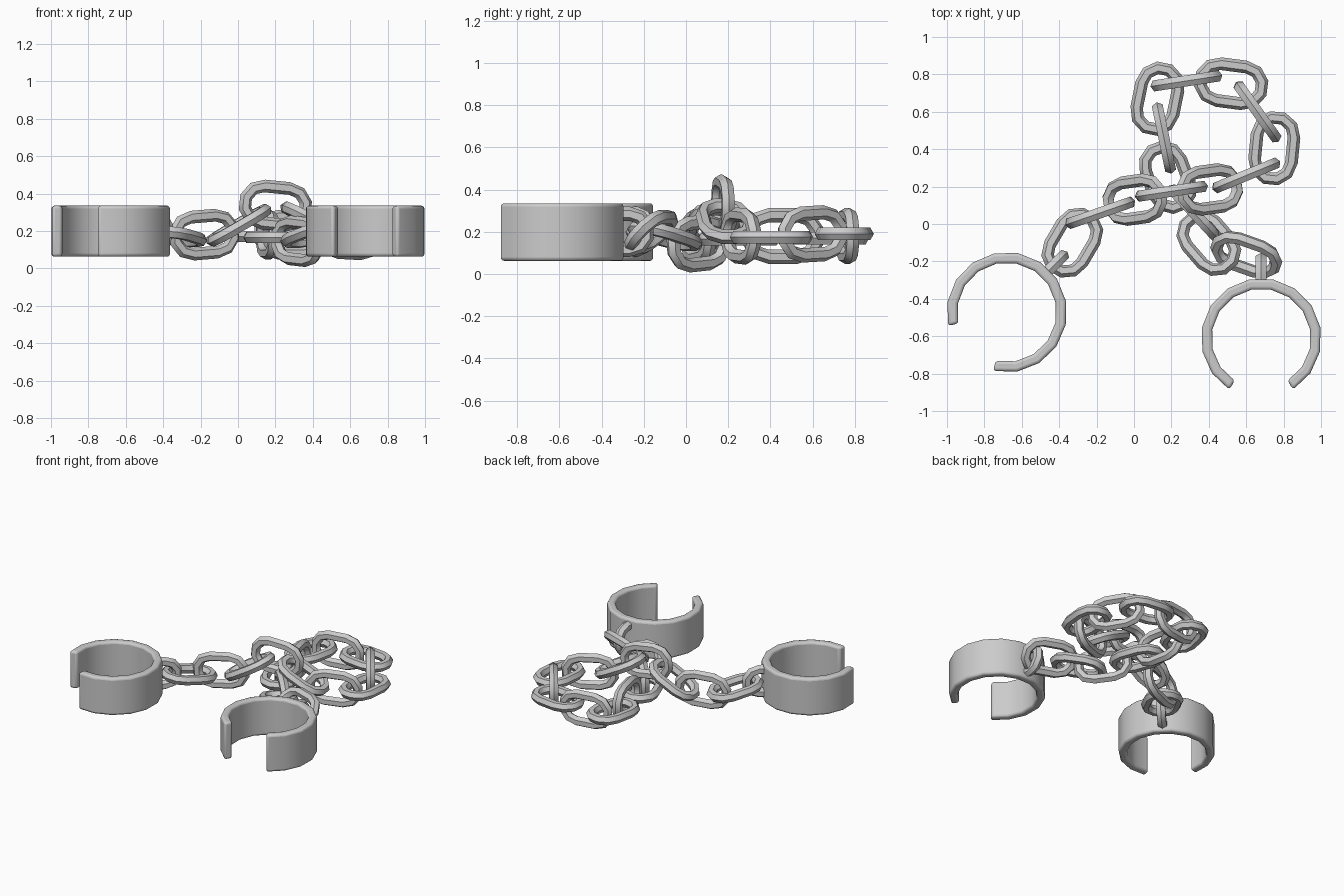
import bpy, bmesh
from math import sin, cos, pi, radians
from mathutils import Vector

if "Cube" in bpy.data.objects:
    bpy.data.objects.remove(bpy.data.objects["Cube"])

WIRE = 0.034          # chain wire radius (hexagonal section)
HALF_W = 0.099        # centreline half width of a link
STRAIGHT = 0.068      # half length of the straight sides


def finish(name, bm, angle):
    bmesh.ops.recalc_face_normals(bm, faces=bm.faces)
    me = bpy.data.meshes.new(name)
    bm.to_mesh(me)
    bm.free()
    ob = bpy.data.objects.new(name, me)
    bpy.context.collection.objects.link(ob)
    bpy.ops.object.select_all(action='DESELECT')
    bpy.context.view_layer.objects.active = ob
    ob.select_set(True)
    bpy.ops.object.shade_smooth_by_angle(angle=radians(angle))
    return ob


def frame(direction, roll):
    """Length, width and normal axes; roll 0 lies flat, 90 stands on edge."""
    d = Vector(direction).normalized()
    h = Vector((0, 0, 1)).cross(d).normalized()
    v = d.cross(h)
    w = h * cos(radians(roll)) + v * sin(radians(roll))
    return d, w, d.cross(w)


def sweep(name, path, centre, axes, closed):
    """Sweep a hexagon along a path of (along, across, outward angle)."""
    d, w, n = axes
    bm = bmesh.new()
    rings = []
    for a, b, t in path:
        out = d * cos(t) + w * sin(t)
        p = Vector(centre) + d * a + w * b
        rings.append([bm.verts.new(p + WIRE * (out * cos(k * pi / 3) + n * sin(k * pi / 3)))
                      for k in range(6)])
    for i in range(len(rings) if closed else len(rings) - 1):
        r, s = rings[i], rings[(i + 1) % len(rings)]
        for k in range(6):
            bm.faces.new((r[k], r[(k + 1) % 6], s[(k + 1) % 6], s[k]))
    if not closed:
        bm.faces.new(rings[0])
        bm.faces.new(rings[-1])
    return finish(name, bm, 40)


def link(name, centre, direction, roll):
    path = []
    for side in (0, 1):
        for i in range(6):
            t = -pi / 2 + pi * i / 5 + side * pi
            path.append((STRAIGHT * (1 - 2 * side) + HALF_W * cos(t), HALF_W * sin(t), t))
    sweep(name, path, centre, frame(direction, roll), True)


def cuff(name, x, y, gap_angle):
    r_out, r_in, z0, z1, segs = 0.322, 0.266, 0.062, 0.335, 13
    bm = bmesh.new()
    rings = []
    for i in range(segs + 1):
        a = radians(gap_angle + 32 + (360 - 64) * i / segs)
        rings.append([bm.verts.new((x + r * cos(a), y + r * sin(a), z))
                      for r, z in ((r_in, z0), (r_out, z0), (r_out, z1), (r_in, z1))])
    for r, s in zip(rings, rings[1:]):
        for k in range(4):
            bm.faces.new((r[k], r[(k + 1) % 4], s[(k + 1) % 4], s[k]))
    bm.faces.new(rings[0])
    bm.faces.new(rings[-1])
    ob = finish(name, bm, 40)
    bev = ob.modifiers.new("rounded_rim", 'BEVEL')
    bev.width, bev.segments = 0.016, 3
    bev.limit_method, bev.angle_limit = 'ANGLE', radians(50)
    # half-link eye on the side opposite the opening
    g = radians(gap_angle + 180)
    d = Vector((cos(g), sin(g), 0))
    hw = 0.085
    path = [(0.29, -hw, -pi / 2)]
    path += [(0.345 + hw * cos(t), hw * sin(t), t) for t in (-pi / 2 + pi * i / 5 for i in range(6))]
    path += [(0.29, hw, pi / 2)]
    sweep(name + "_eye", path, (x, y, 0.2), frame(d, 90), False)


# cuffs
cuff("left_cuff", -0.68, -0.472, 225)
cuff("right_cuff", 0.68, -0.612, 270)

# chain, from the left cuff round the loop to the right cuff
LINKS = [
    ((-0.33, -0.10, 0.17), (0.50, 0.85, -0.15), 0),
    ((-0.18, 0.06, 0.18), (0.95, 0.33, 0.08), 90),
    ((0.005, 0.13, 0.23), (0.86, 0.12, 0.50), 0),
    ((0.20, 0.175, 0.335), (1.0, 0.15, -0.10), 90),
    ((0.405, 0.185, 0.25), (0.88, 0.12, -0.45), 0),
    ((0.60, 0.26, 0.18), (0.92, 0.38, -0.05), 90),
    ((0.75, 0.405, 0.175), (0.10, 1.0, 0.0), 0),
    ((0.66, 0.60, 0.19), (-0.58, 0.81, 0.05), 90),
    ((0.52, 0.75, 0.19), (1.0, -0.13, 0.0), 0),
    ((0.28, 0.765, 0.18), (0.98, 0.15, 0.0), 90),
    ((0.125, 0.67, 0.17), (0.20, 0.98, 0.0), 0),
    ((0.16, 0.46, 0.18), (0.20, -0.97, 0.0), 90),
    ((0.18, 0.25, 0.165), (0.35, -0.93, 0.0), 0),
    ((0.32, 0.06, 0.145), (0.68, -0.73, -0.08), 90),
    ((0.40, -0.10, 0.18), (0.65, -0.75, 0.25), 0),
    ((0.60, -0.165, 0.20), (0.93, -0.33, 0.0), 45),
]
for i, (c, d, roll) in enumerate(LINKS):
    link(f"chain_link_{i + 1:02d}", c, d, roll)
